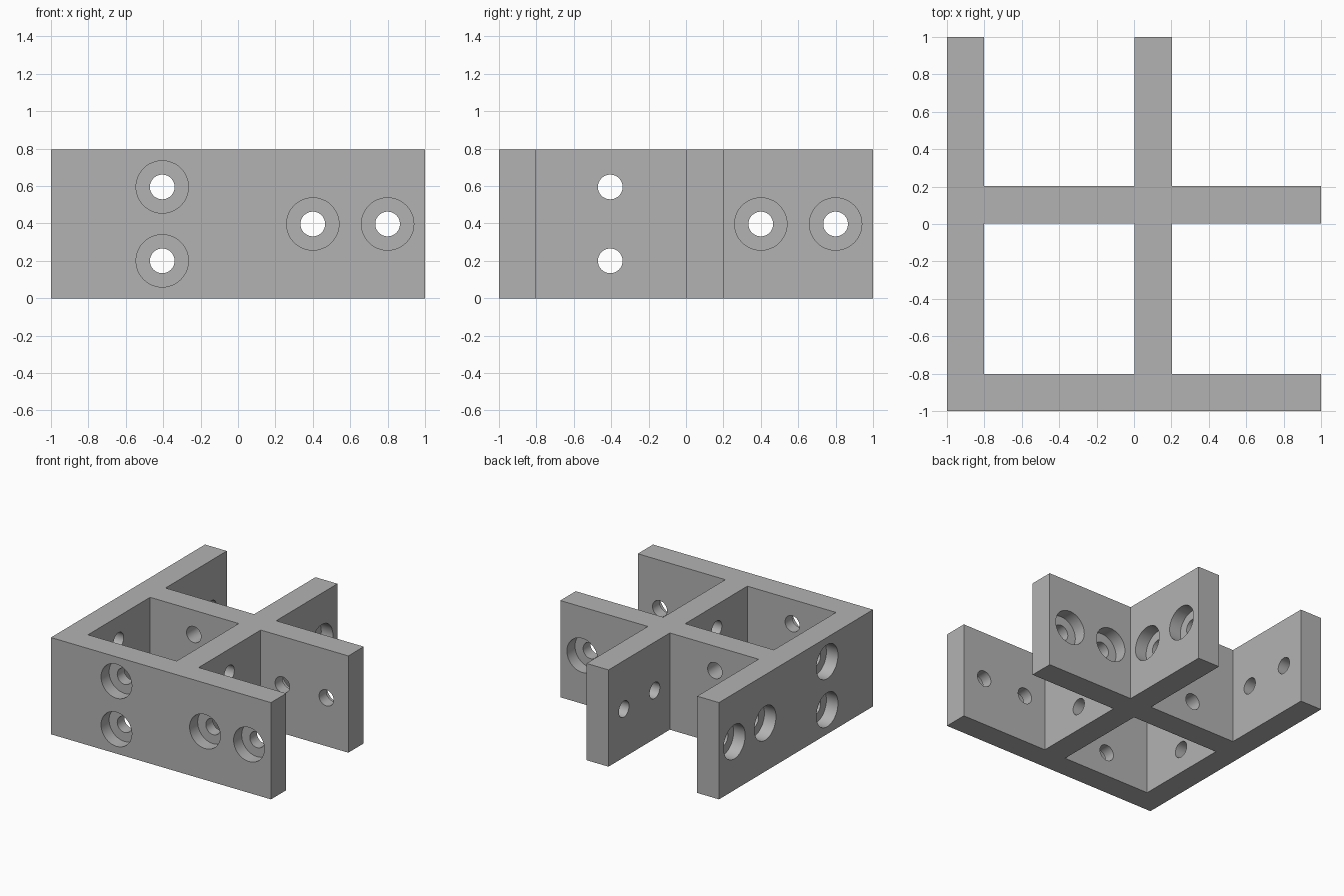
import bpy, bmesh
from math import radians
from mathutils import Matrix, Vector

cube = bpy.data.objects.get("Cube")
if cube:
    bpy.data.objects.remove(cube, do_unlink=True)

HEIGHT = 0.795
LINES = [-1, -0.802, 0.004, 0.204, 1]   # wall faces, the same along x and y
HOLE, BORE, DEPTH = 0.066, 0.14, 0.105
LOW, MID, HIGH = 0.2, 0.397, 0.595

grey = bpy.data.materials.new("plain grey")
grey.use_nodes = True
colour = (0.45, 0.45, 0.45, 1)
grey.diffuse_color = colour
grey.node_tree.nodes["Principled BSDF"].inputs["Base Color"].default_value = colour


def make_object(name, bm):
    bmesh.ops.recalc_face_normals(bm, faces=bm.faces)
    mesh = bpy.data.meshes.new(name)
    bm.to_mesh(mesh)
    bm.free()
    mesh.materials.append(grey)
    obj = bpy.data.objects.new(name, mesh)
    bpy.context.collection.objects.link(obj)
    return obj


# Crossed walls: fill the wall cells of the plan, then raise them
bm = bmesh.new()
for i in range(4):
    for j in range(4):
        if i % 2 == 0 or j % 2 == 0:
            x0, x1, y0, y1 = *LINES[i:i + 2], *LINES[j:j + 2]
            bm.faces.new([bm.verts.new((x, y, 0)) for x, y in
                          ((x0, y0), (x1, y0), (x1, y1), (x0, y1))])
bmesh.ops.remove_doubles(bm, verts=bm.verts, dist=0.001)
raised = bmesh.ops.extrude_face_region(bm, geom=bm.faces[:])["geom"]
bmesh.ops.translate(bm, vec=(0, 0, HEIGHT),
                    verts=[v for v in raised if isinstance(v, bmesh.types.BMVert)])
bmesh.ops.recalc_face_normals(bm, faces=bm.faces)
bmesh.ops.dissolve_limit(bm, angle_limit=radians(1), verts=bm.verts, edges=bm.edges)
# Split the ring-shaped top and bottom cleanly
bmesh.ops.triangulate(bm, faces=[f for f in bm.faces if len(f.verts) > 4])
frame = make_object("bracket_walls", bm)


def add_cutter(bm, matrix, outer, inner, bored):
    """Stepped drill, spun around its own y axis, from the outer face to the inner."""
    start, end = outer - 0.05, inner + 0.05
    profile = [(0, start), (HOLE, start), (HOLE, end), (0, end)]
    if bored:
        profile[1:2] = [(BORE, start), (BORE, outer + DEPTH), (HOLE, outer + DEPTH)]
    verts = [bm.verts.new((r, y, 0)) for r, y in profile]
    edges = [bm.edges.new(pair) for pair in zip(verts, verts[1:])]
    geom = bmesh.ops.spin(bm, geom=verts + edges, axis=(0, 1, 0), cent=(0, 0, 0),
                          angle=radians(360), steps=48, use_duplicate=False)
    new = {v for v in bm.verts if not v.tag}
    bmesh.ops.transform(bm, matrix=matrix, verts=list(new))
    for v in new:
        v.tag = True


# Screw holes; swapping x and y repeats them on the walls of the other direction
SWAP = Matrix(((0, 1, 0, 0), (1, 0, 0, 0), (0, 0, 1, 0), (0, 0, 0, 1)))
FLIP = Matrix.Diagonal((1, -1, 1, 1))
bm = bmesh.new()
for turn in (Matrix.Identity(4), SWAP):
    for along, z, back_bored in ((-0.405, LOW, False), (-0.405, HIGH, False),
                                 (0.4, MID, True), (0.8, MID, True)):
        place = turn @ Matrix.Translation(Vector((along, 0, z)))
        add_cutter(bm, place, LINES[0], LINES[1], True)
        add_cutter(bm, place @ FLIP, -LINES[3], -LINES[2], back_bored)
bmesh.ops.remove_doubles(bm, verts=bm.verts, dist=0.0005)
cutter = make_object("screw_hole_cutter", bm)
cutter.hide_render = True

# Drill the walls, then drop the cutter
drill = frame.modifiers.new("screw holes", "BOOLEAN")
drill.operation = "DIFFERENCE"
drill.solver = "EXACT"
drill.object = cutter
bpy.ops.object.select_all(action="DESELECT")
frame.select_set(True)
bpy.context.view_layer.objects.active = frame
bpy.ops.object.modifier_apply(modifier=drill.name)
bpy.data.objects.remove(cutter, do_unlink=True)
bpy.ops.object.shade_smooth_by_angle(angle=radians(30))
